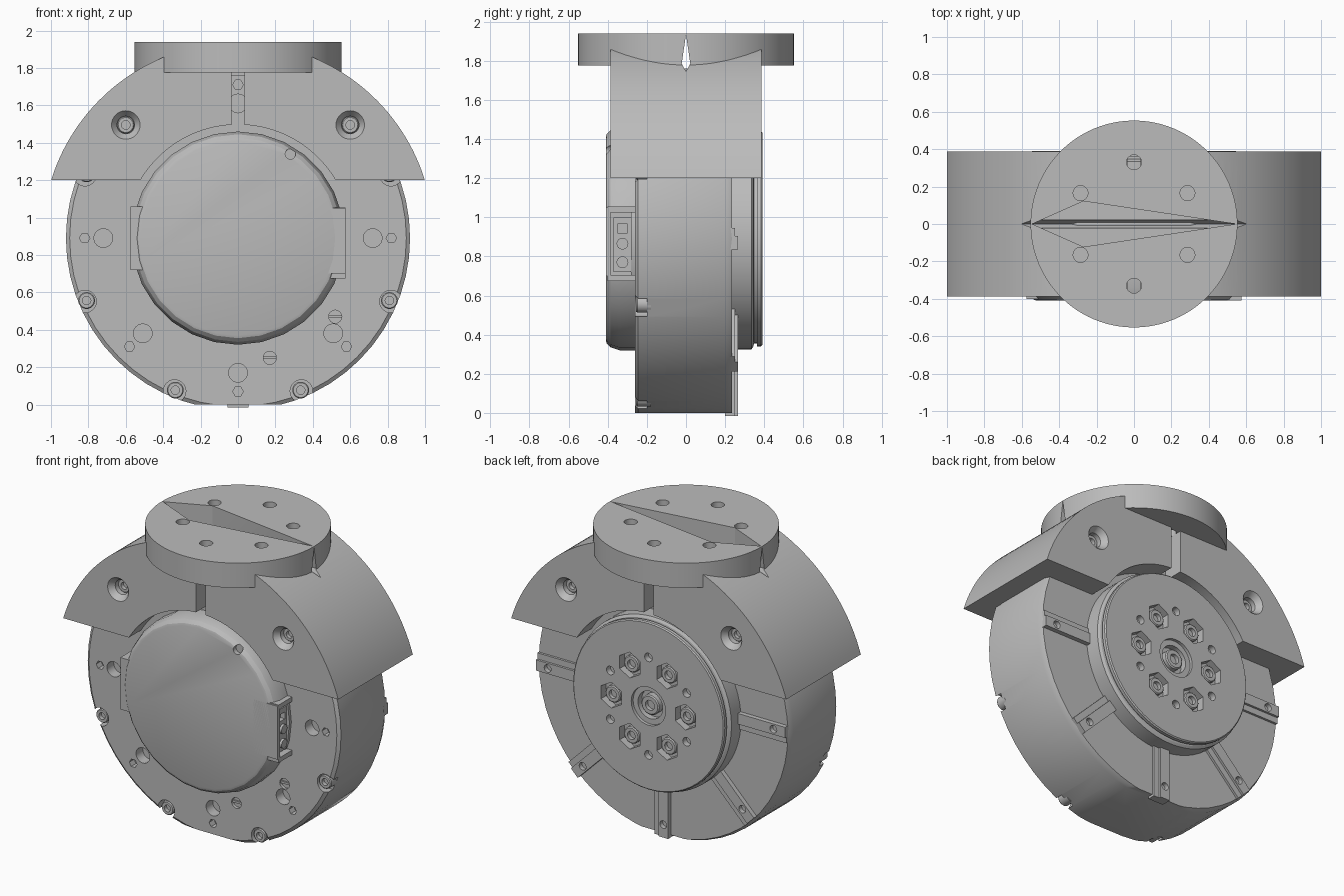
import bpy, bmesh, math
from mathutils import Matrix

if "Cube" in bpy.data.objects:
    bpy.data.objects.remove(bpy.data.objects["Cube"])

CZ = 0.89  # height of the motor axis
metal = bpy.data.materials.new("plain grey metal")
metal.use_nodes = True
metal.diffuse_color = (0.5, 0.5, 0.5, 1)
metal.node_tree.nodes["Principled BSDF"].inputs["Base Color"].default_value = (0.5, 0.5, 0.5, 1)


def finish(name, bm):
    bmesh.ops.recalc_face_normals(bm, faces=bm.faces)
    mesh = bpy.data.meshes.new(name)
    bm.to_mesh(mesh)
    bm.free()
    mesh.materials.append(metal)
    ob = bpy.data.objects.new(name, mesh)
    bpy.context.collection.objects.link(ob)
    return ob


def loft(name, rings):
    """Closed solid through a row of equal point rings."""
    bm = bmesh.new()
    rows = [[bm.verts.new(p) for p in ring] for ring in rings]
    n = len(rows[0])
    for a, b in zip(rows, rows[1:]):
        for i in range(n):
            j = (i + 1) % n
            bm.faces.new((a[i], a[j], b[j], b[i]))
    bm.faces.new(rows[0])
    bm.faces.new(rows[-1])
    return finish(name, bm)


def lathe(name, x, z, profile, n=32, turn=0.0):
    """Turned part on an axis along y; profile holds (radius, y)."""
    angles = [turn + math.tau * i / n for i in range(n)]
    return loft(name, [[(x + r * math.cos(a), y, z + r * math.sin(a)) for a in angles]
                       for r, y in profile])


def post(name, x, y, r, lo, hi, n=24):
    """Upright cylinder."""
    angles = [math.tau * i / n for i in range(n)]
    return loft(name, [[(x + r * math.cos(a), y + r * math.sin(a), h) for a in angles]
                       for h in (lo, hi)])


def box(name, x, y, z):
    return loft(name, [[(x[0], y[0], h), (x[1], y[0], h), (x[1], y[1], h), (x[0], y[1], h)]
                       for h in z])


def activate(ob):
    bpy.ops.object.select_all(action='DESELECT')
    ob.select_set(True)
    bpy.context.view_layer.objects.active = ob


def cut(target, cutters):
    """Subtract cutters one after another and remove them."""
    for c in cutters:
        c.hide_render = True
        m = target.modifiers.new("cut", 'BOOLEAN')
        m.operation, m.solver, m.object = 'DIFFERENCE', 'EXACT', c
        activate(target)
        bpy.ops.object.modifier_apply(modifier=m.name)
        bpy.data.objects.remove(c)


def polar(r, degrees):
    a = math.radians(degrees)
    return r * math.cos(a), CZ + r * math.sin(a)


def screw(name, x, z, r, base, face):
    """Socket head screw; face is the y of its visible end."""
    s = 1 if face > base else -1
    lathe(name, x, z, [(r, base), (r, face - s * 0.006), (r * 0.88, face),
                       (r * 0.5, face), (r * 0.5, face - s * 0.025)], 18)


# Motor body with flat foot, bolt circle and screw notches
body = lathe("motor_body", 0, CZ, [(0.9, -0.26), (0.92, -0.245), (0.92, 0.2), (0.905, 0.235)], 56)
cuts = [box("foot_cut", (-1, 1), (-1, 1), (-1, 0)), box("seat_cut", (-1, 1), (-1, 1), (1.76, 3))]
for k in range(8):
    for r, size, depth, n in ((0.72, 0.05, 0.07, 24), (0.82, 0.028, 0.05, 6)):
        x, z = polar(r, 45 * k)
        cuts.append(lathe("hole", x, z, [(size, -0.3), (size, -0.26 + depth)], n))
for k in (0, 3, 4, 5, 6, 7):
    x, z = polar(0.885, 22.5 + 45 * k)
    cuts.append(lathe("notch", x, z, [(0.06, -0.3), (0.06, -0.2)], 24))
    screw("rim_screw", x * 0.99, z + 0.005, 0.045, -0.18, -0.255)
for x, z in ((0.52, 0.47), (0.17, 0.25)):
    cuts.append(lathe("pin_hole", x, z, [(0.035, -0.3), (0.035, -0.24)], 16))
    box("pin_slot", (x - 0.035, x + 0.035), (-0.25, -0.21), (z - 0.007, z + 0.007))
cut(body, cuts)

# Raised radial ribs on the back, each with a screw hole
for k in range(4, 9):
    rib = box("back_rib", (0.5, 0.905), (0.2, 0.265), (-0.055, 0.055))
    cut(rib, [box("rib_step", (0.4, 0.96), (0.25, 0.4), (0.015, 0.2)),
              lathe("rib_hole", 0.82, -0.02, [(0.025, 0.22), (0.025, 0.4)], 16)])
    rib.data.transform(Matrix.Translation((0, 0, CZ)) @ Matrix.Rotation(-math.radians(45 * k), 4, 'Y'))

# Front cover with side tabs and a connector bay
profile = [(0.57, -0.24), (0.57, -0.34), (0.555, -0.385), (0.535, -0.405), (0.52, -0.41)]
cover = lathe("front_cover", 0, CZ, profile, 28)
cut(cover, [box("bay_cut", (0.49, 0.7), (-0.385, -0.28), (0.69, 1.04)),
            lathe("cover_hole", 0.28, 1.34, [(0.028, -0.5), (0.028, -0.38)], 16)])
box("cover_tab_right", (-0.575, -0.4), (-0.4, -0.25), (0.72, 1.06))
box("cover_tab_left", (0.4, 0.575), (-0.41, -0.385), (0.7, 1.05))
for z in (0.69, 1.04):
    box("bay_end", (0.45, 0.575), (-0.4, -0.25), (z - 0.015, z + 0.015))
cut(box("connector", (0.45, 0.55), (-0.37, -0.28), (0.72, 1.0)),
    [box("plug_slot", (0.52, 0.6), (-0.35, -0.3), (0.92, 0.965))])
for z in (0.77, 0.865):
    button = post("connector_pin", 0, 0, 0.03, 0.53, 0.565, 16)
    button.data.transform(Matrix.Translation((0, -0.325, z)) @ Matrix.Rotation(math.pi / 2, 4, 'Y'))

# Output flange on the back
rotor = lathe("output_flange", 0, CZ, [(0.565, 0.2), (0.565, 0.335), (0.55, 0.345), (0.535, 0.347),
                                      (0.535, 0.362), (0.55, 0.362), (0.55, 0.383), (0.543, 0.39)], 64)
cuts = [lathe("bore", 0, CZ, [(0.09, 0.33), (0.09, 0.37), (0.125, 0.37), (0.125, 0.45)], 32)]
for k in range(6):
    x, z = polar(0.27, 60 * k)
    cuts.append(lathe("pocket", x, z, [(0.085, 0.34), (0.085, 0.45)], 6, math.radians(60 * k + 30)))
    screw("flange_screw", x, z, 0.055, 0.33, 0.375)
    x, z = polar(0.32, 60 * k + 30)
    cuts.append(lathe("dowel", x, z, [(0.028, 0.35), (0.028, 0.45)], 16))
cut(rotor, cuts)
screw("centre_screw", 0, CZ, 0.065, 0.32, 0.375)

# Arched bracket over the motor
R_OUT, R_IN, DROP = 1.046, 0.607, 0.31
outline = []
for r, steps, flip in ((R_OUT, 64, 1), (R_IN, 40, -1)):
    a = math.degrees(math.asin(DROP / r))
    arc = [polar(r, a + (180 - 2 * a) * i / steps) for i in range(steps + 1)]
    outline += arc[::flip]
bracket = loft("arched_bracket", [[(x, y, z) for x, z in outline] for y in (-0.387, 0.387)])
cuts = [post("seat", 0, 0, 0.553, 1.775, 2.2, 96)]
for side in (-1, 1):
    cuts.append(box("slot", (-0.035, 0.035), sorted((side * 0.25, side * 0.6)), (1.4, 1.9)))
    for x in (-0.6, 0.6):
        cuts.append(lathe("countersink", x, 1.495, [(0.047, side * 0.3), (0.047, side * 0.35),
                                                    (0.077, side * 0.388), (0.077, side * 0.45)], 32))
        screw("bracket_screw", x, 1.495, 0.046, side * 0.28, side * 0.325)
cut(bracket, cuts)

# Round mounting plate with bolt holes and a kite-shaped opening
plate = post("mounting_plate", 0, 0, 0.553, 1.775, 1.938, 96)
cuts = [post("bolt_hole", 0.33 * math.cos(a), 0.33 * math.sin(a), 0.04, 1.7, 2.1, 16)
        for a in [math.radians(30 + 60 * k) for k in range(6)]]
kite = [(-0.545, 0), (-0.27, -0.122), (0.545, 0), (-0.27, 0.122)]
cuts.append(loft("kite_cut", [[(x, y, z) for x, y in kite] for z in (1.79, 2.1)]))
notch = [(0, 1.935), (0.022, 1.785), (0, 1.745), (-0.022, 1.785)]
cuts.append(loft("side_notch", [[(x, y, z) for y, z in notch] for x in (-0.7, 0.7)]))
cut(plate, cuts)
cut(bracket, [loft("side_notch", [[(x, y, z) for y, z in notch] for x in (-0.62, 0.62)])])

# Smooth curved sides, crisp edges
for ob in bpy.context.scene.objects:
    if ob.type == 'MESH':
        activate(ob)
        bpy.ops.object.shade_smooth_by_angle(angle=math.radians(25))
